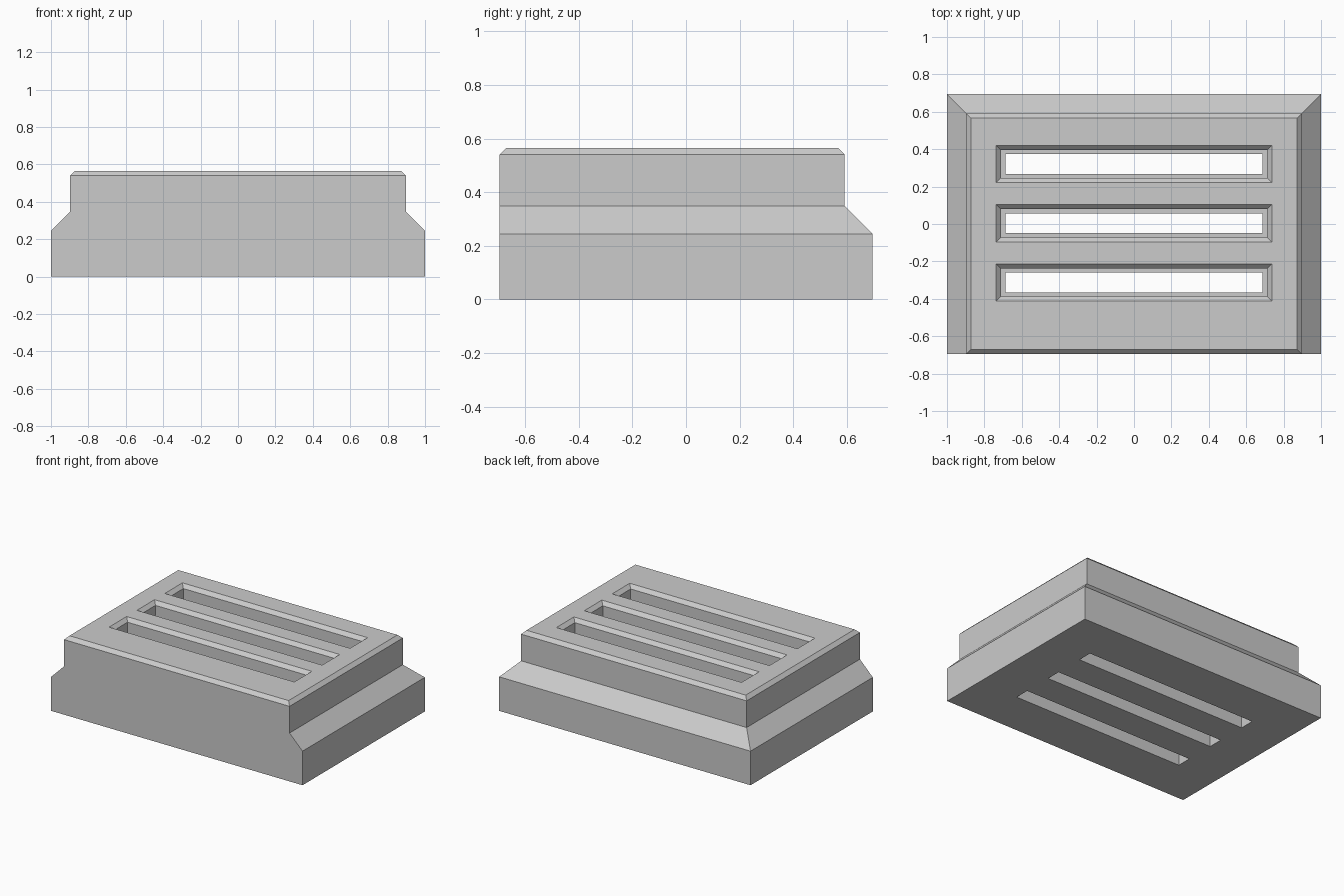
import bpy
import bmesh

cube = bpy.data.objects.get("Cube")
if cube:
    bpy.data.objects.remove(cube, do_unlink=True)

grey = bpy.data.materials.new("plain grey")
grey.use_nodes = True
COLOUR = (0.6, 0.6, 0.6, 1)
grey.diffuse_color = COLOUR
grey.node_tree.nodes["Principled BSDF"].inputs["Base Color"].default_value = COLOUR


def add_stack(bm, rings):
    """Closed solid through rectangles given as (half x, front y, back y, z)."""
    loops = [[bm.verts.new(p) for p in
              ((-x, y0, z), (x, y0, z), (x, y1, z), (-x, y1, z))]
             for x, y0, y1, z in rings]
    bm.faces.new(loops[0][::-1])
    bm.faces.new(loops[-1])
    for low, high in zip(loops, loops[1:]):
        for i in range(4):
            j = (i + 1) % 4
            bm.faces.new((low[i], low[j], high[j], high[i]))


def make_object(name, stacks):
    bm = bmesh.new()
    for rings in stacks:
        add_stack(bm, rings)
    bmesh.ops.recalc_face_normals(bm, faces=bm.faces)
    mesh = bpy.data.meshes.new(name)
    bm.to_mesh(mesh)
    bm.free()
    mesh.materials.append(grey)
    obj = bpy.data.objects.new(name, mesh)
    bpy.context.collection.objects.link(obj)
    return obj


# Body: flush front, sloped shoulder on the sides and back, bevelled top
FRONT, TOP, BEVEL = -0.695, 0.565, 0.025
body = make_object("vent_body", [[
    (1.0, FRONT, 0.695, 0),
    (1.0, FRONT, 0.695, 0.245),
    (0.897, FRONT, 0.592, 0.348),
    (0.897, FRONT, 0.592, TOP - BEVEL),
    (0.897 - BEVEL, FRONT + BEVEL, 0.592 - BEVEL, TOP)]])


# Slots: through hole, small ledge, wider upper part, flared mouth
def slot(y):
    steps = ((0.687, 0.053, -0.1), (0.687, 0.053, 0.25),
             (0.712, 0.075, 0.25), (0.712, 0.075, TOP - BEVEL),
             (0.737, 0.1, TOP), (0.737, 0.1, TOP + 0.1))
    return [(x, y - h, y + h, z) for x, h, z in steps]


cutter = make_object("slot_cutter", [slot(0.004 + i * 0.317) for i in (-1, 0, 1)])

# Cut the slots and keep the result as plain mesh
cut = body.modifiers.new("slots", 'BOOLEAN')
cut.object = cutter
cut.operation = 'DIFFERENCE'
cut.solver = 'EXACT'
bpy.context.view_layer.objects.active = body
bpy.ops.object.modifier_apply(modifier=cut.name)
bpy.data.objects.remove(cutter, do_unlink=True)
